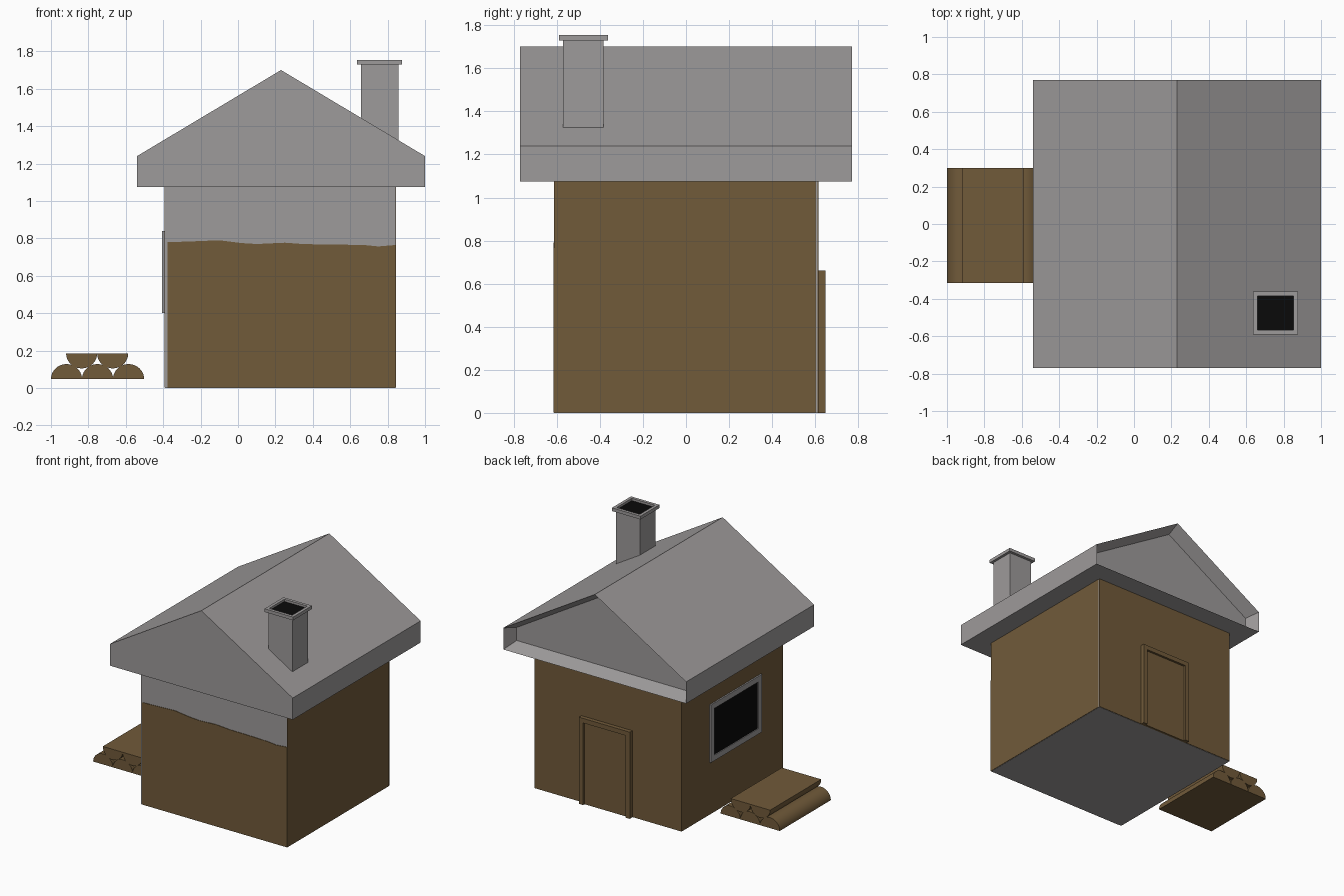
import bpy, bmesh, math

if "Cube" in bpy.data.objects:
    bpy.data.objects.remove(bpy.data.objects["Cube"])


def material(name, rgb):
    m = bpy.data.materials.new(name)
    m.diffuse_color = (*rgb, 1)
    m.use_nodes = True
    m.node_tree.nodes["Principled BSDF"].inputs["Base Color"].default_value = m.diffuse_color
    return m


GREY = material("stone grey", (0.34, 0.325, 0.325))
BROWN = material("wood brown", (0.165, 0.103, 0.042))
BLACK = material("dark opening", (0.003, 0.003, 0.003))


def finish(bm, name, mat):
    bmesh.ops.recalc_face_normals(bm, faces=bm.faces)
    me = bpy.data.meshes.new(name)
    bm.to_mesh(me)
    bm.free()
    me.materials.append(mat)
    ob = bpy.data.objects.new(name, me)
    bpy.context.collection.objects.link(ob)
    return ob


def prism(bm, profile, y0, y1):
    """Extrude an x/z profile along y; returns the cap at y1."""
    a = [bm.verts.new((x, y0, z)) for x, z in profile]
    b = [bm.verts.new((x, y1, z)) for x, z in profile]
    bm.faces.new(a)
    cap = bm.faces.new(b[::-1])
    n = len(a)
    for i in range(n):
        bm.faces.new((a[i], b[i], b[(i + 1) % n], a[(i + 1) % n]))
    return cap


def add_box(bm, x, y, z):
    prism(bm, [(x[0], z[0]), (x[1], z[0]), (x[1], z[1]), (x[0], z[1])], *y)


def box(name, mat, *dims):
    bm = bmesh.new()
    add_box(bm, *dims)
    return finish(bm, name, mat)


# House body with brown cladding plates
box("house_body", GREY, (-0.39, 0.842), (-0.612, 0.612), (0, 1.08))
box("right_cladding", BROWN, (0.841, 0.846), (-0.614, 0.604), (0.002, 1.075))
box("left_cladding", BROWN, (-0.394, -0.389), (-0.606, 0.614), (0.002, 1.075))
box("back_cladding", BROWN, (-0.392, 0.844), (0.611, 0.616), (0.002, 1.075))

# Front cladding with an uneven top edge
bm = bmesh.new()
edge = [(0.845, .765), (0.75, .757), (0.68, .764), (0.5, .768), (0.36, .769), (0.25, .777),
        (0.1, .77), (0.02, .775), (-0.1, .79), (-0.27, .783), (-0.376, .78)]
prism(bm, [(-0.376, 0.002), (0.845, 0.002)] + edge, -0.616, -0.611)
finish(bm, "front_cladding", BROWN)

# Roof: solid gable prism, recessed pediment at the back
bm = bmesh.new()
cap = prism(bm, [(-0.54, 1.075), (1.0, 1.075), (1.0, 1.24), (0.23, 1.70), (-0.54, 1.24)],
            -0.77, 0.77)
bmesh.ops.recalc_face_normals(bm, faces=bm.faces)
bmesh.ops.inset_individual(bm, faces=[cap], thickness=0.042, depth=-0.10,
                           use_even_offset=True)
finish(bm, "roof", GREY)


def frame(name, mat, axis, u, v, d, w, bottom=True):
    """Rectangular frame; u, v are outer ranges, d the depth along the axis."""
    bm = bmesh.new()
    v_low = v[0] + w if bottom else v[0]
    bars = [((u[0], u[0] + w), v), ((u[1] - w, u[1]), v),
            ((u[0] + w, u[1] - w), (v[1] - w, v[1]))]
    if bottom:
        bars.append(((u[0] + w, u[1] - w), (v[0], v_low)))
    for a, b in bars:
        add_box(bm, *{"x": (d, a, b), "y": (a, d, b), "z": (a, b, d)}[axis])
    return finish(bm, name, mat)


# Chimney
box("chimney", GREY, (0.657, 0.857), (-0.57, -0.383), (1.2, 1.735))
frame("chimney_cap", GREY, "z", (0.637, 0.877), (-0.59, -0.362), (1.73, 1.755), 0.023)
box("chimney_opening", BLACK, (0.659, 0.855), (-0.568, -0.384), (1.733, 1.738))

# Window on the left wall
frame("window_frame", GREY, "x", (-0.335, 0.28), (0.40, 0.84), (-0.405, -0.388), 0.042)
box("window_pane", BLACK, (-0.399, -0.392), (-0.30, 0.245), (0.435, 0.805))

# Door on the back wall
frame("door_frame", BROWN, "y", (0.02, 0.45), (0, 0.66), (0.612, 0.647), 0.035, bottom=False)
box("door_panel", BROWN, (0.05, 0.42), (0.612, 0.63), (0, 0.63))

# Stacked half logs: lower row domed up, upper row domed down
R = 0.083
logs = [(-0.917 + 2 * R * i, 0.048, 1) for i in range(3)]
logs += [(-0.836 + 2 * R * i, 0.185, -1) for i in range(2)]
for i, (cx, cz, s) in enumerate(logs):
    bm = bmesh.new()
    pts = [(cx + R * math.cos(math.pi * k / 20), cz + s * 0.08 * math.sin(math.pi * k / 20))
           for k in range(21)]
    prism(bm, pts, -0.315, 0.30)
    ob = finish(bm, f"half_log_{i + 1}", BROWN)
    bpy.ops.object.select_all(action="DESELECT")
    ob.select_set(True)
    bpy.context.view_layer.objects.active = ob
    bpy.ops.object.shade_smooth_by_angle(angle=math.radians(30))
